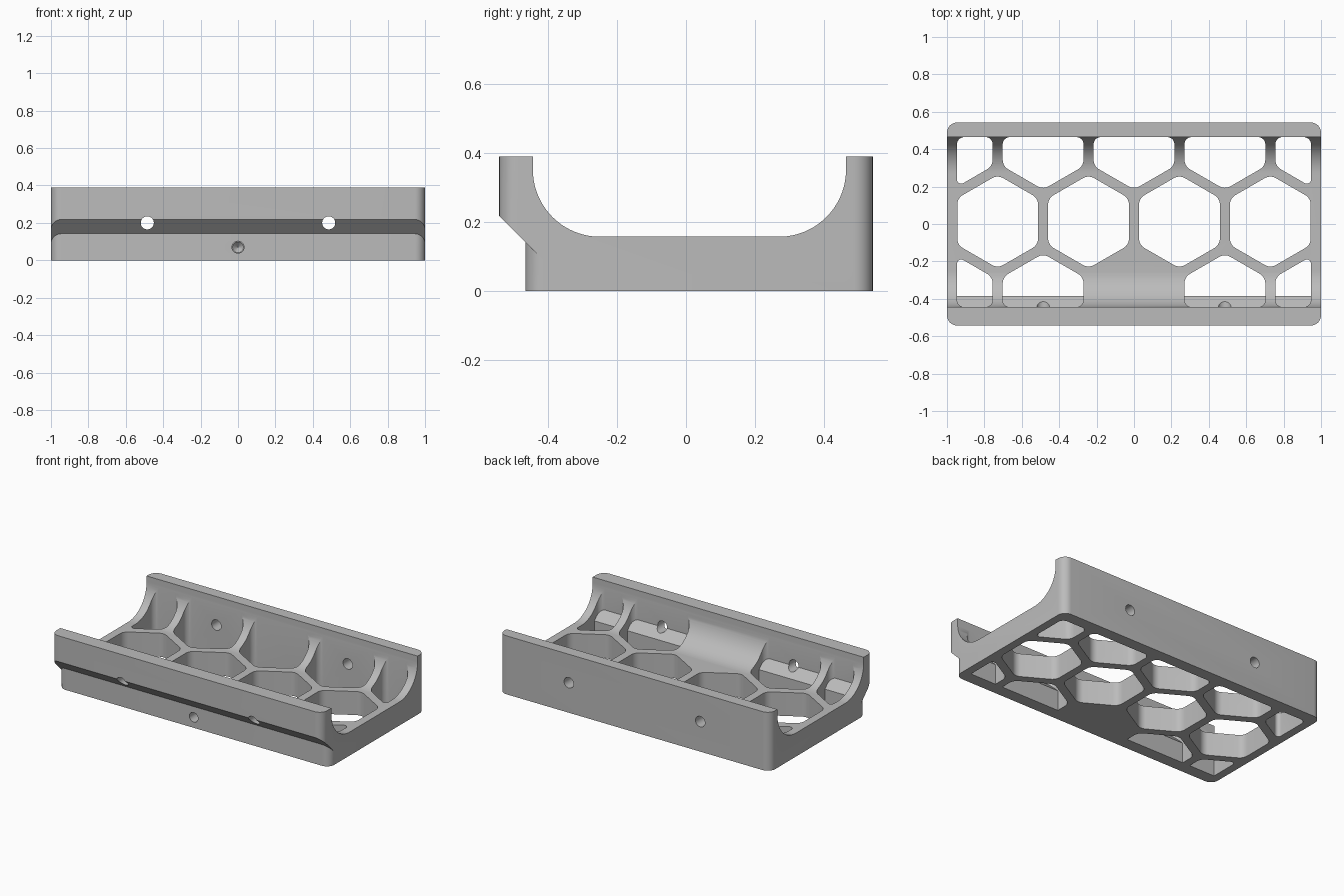
import bpy, bmesh, math
from mathutils import Vector, Matrix

cube = bpy.data.objects.get("Cube")
if cube:
    bpy.data.objects.remove(cube, do_unlink=True)

# Main dimensions
HALF_Y, HEIGHT, CORNER = 0.543, 0.39, 0.055
FLOOR, ARC = 0.157, 0.195
FRONT_IN, BACK_IN = -0.445, 0.465
PITCH, APOTHEM, GRID_Y = 0.486, 0.216, 0.013

grey = bpy.data.materials.new("plain grey")
grey.use_nodes = True
colour = (0.5, 0.5, 0.5, 1)
grey.diffuse_color = colour
grey.node_tree.nodes["Principled BSDF"].inputs["Base Color"].default_value = colour


def link(name, bm):
    bmesh.ops.recalc_face_normals(bm, faces=bm.faces)
    mesh = bpy.data.meshes.new(name)
    bm.to_mesh(mesh)
    bm.free()
    mesh.materials.append(grey)
    obj = bpy.data.objects.new(name, mesh)
    bpy.context.collection.objects.link(obj)
    return obj


def prism(name, polygons, axis, lo, hi):
    """Extrude flat outlines along one axis."""
    place = {"x": lambda a, b, h: (h, a, b),
             "y": lambda a, b, h: (a, h, b),
             "z": lambda a, b, h: (a, b, h)}[axis]
    bm = bmesh.new()
    for poly in polygons:
        face = bm.faces.new([bm.verts.new(place(a, b, lo)) for a, b in poly])
        top = bmesh.ops.extrude_face_region(bm, geom=[face])["geom"]
        bmesh.ops.translate(bm, vec=place(0, 0, hi - lo),
                            verts=[v for v in top if isinstance(v, bmesh.types.BMVert)])
    return link(name, bm)


def cut(target, tool):
    """Subtract the tool from the target, then discard the tool."""
    mod = target.modifiers.new("cut", "BOOLEAN")
    mod.operation, mod.solver, mod.object = "DIFFERENCE", "EXACT", tool
    bpy.context.view_layer.objects.active = target
    bpy.ops.object.modifier_apply(modifier=mod.name)
    bpy.data.objects.remove(tool, do_unlink=True)


def arc(cx, cy, r, start, end, n=24):
    angles = [math.radians(start + (end - start) * i / n) for i in range(n + 1)]
    return [(cx + r * math.cos(t), cy + r * math.sin(t)) for t in angles]


def rounded(points, radius, longest, n=8):
    """Fillet every corner of a convex outline."""
    out = []
    for i, p in enumerate(points):
        p = Vector(p)
        u = (Vector(points[i - 1]) - p).normalized()
        v = (Vector(points[(i + 1) % len(points)]) - p).normalized()
        half = math.acos(max(-1, min(1, u.dot(v)))) / 2
        t = min(radius / math.tan(half), longest)
        r = t * math.tan(half)
        centre = p + (u + v).normalized() * (t / math.cos(half))
        a, b = p + u * t - centre, p + v * t - centre
        sweep = a.angle_signed(b)
        for k in range(n + 1):
            out.append(tuple(centre + Matrix.Rotation(-sweep * k / n, 2) @ a))
    return out


def rectangle(x, y0, y1):
    return [(-x, y0), (x, y0), (x, y1), (-x, y1)]


def clip(poly, axis, limit, sign):
    """Keep the part of an outline on one side of a line."""
    out = []
    for i, p in enumerate(poly):
        q = poly[i - 1]
        dp, dq = sign * (limit - p[axis]), sign * (limit - q[axis])
        if dp * dq < 0:
            f = dq / (dq - dp)
            out.append((q[0] + (p[0] - q[0]) * f, q[1] + (p[1] - q[1]) * f))
        if dp >= 0:
            out.append(p)
    return out


# Outer block with rounded upright corners
body = prism("cradle_body", [rounded(rectangle(1, -HALF_Y, HALF_Y), CORNER, 1)], "z", 0, HEIGHT)

# Undercut below the sloping front lip, leaving the set-back lower front
undercut = prism("undercut", [[(-0.9, -0.1), (-0.225, -0.1), (-0.9, 0.575)]], "x", -1.2, 1.2)
lower = prism("lower_front", [rounded(rectangle(1.0004, -0.467, 0.6), CORNER, 1)], "z", -0.3, 0.3)
cut(undercut, lower)
cut(body, undercut)

# Trough with a flat floor and quarter-round sides
trough = [(BACK_IN, 0.8), (FRONT_IN, 0.8)]
trough += arc(FRONT_IN + ARC, FLOOR + ARC, ARC, 180, 270)
trough += arc(BACK_IN - ARC, FLOOR + ARC, ARC, 270, 360)
cut(body, prism("trough", [trough], "x", -1.2, 1.2))

# Honeycomb openings, trimmed at the walls; the front middle stays solid
cells = []
for row in (-1, 0, 1):
    for col in range(-2, 3):
        x = (col + (0.5 if row == 0 else 0)) * PITCH
        if (row == -1 and col == 0) or abs(x) > 1:
            continue
        y = GRID_Y + row * PITCH * math.sqrt(0.75)
        cell = arc(x, y, APOTHEM / math.cos(math.pi / 6), 30, 330, 5)
        for axis, limit, sign in ((0, 0.946, 1), (0, -0.946, -1),
                                  (1, BACK_IN - 0.0005, 1), (1, FRONT_IN + 0.0005, -1)):
            cell = clip(cell, axis, limit, sign)
        cells.append(rounded(cell, 0.06, 0.038))
openings = prism("openings", cells, "z", -0.2, 0.7)

# Sloping ledge kept along the foot of the front wall
ledge = [(-0.7, -0.4), (-0.385, -0.4), (-0.385, 0.135), (-0.7, 0.45)]
cut(openings, prism("front_ledge", [ledge], "x", -1.2, 1.2))
cut(body, openings)

# Screw holes through both walls
holes = [arc(x, 0.2, 0.035, 0, 348.75, 31) for x in (-0.485, 0.485)]
cut(body, prism("screw_holes", holes, "y", -0.8, 0.8))

# Blind hole with a conical end in the front
cut(body, prism("blind_hole", [arc(0, 0.07, 0.032, 0, 348.75, 31)], "y", -0.6, -0.36))
bm = bmesh.new()
bmesh.ops.create_cone(bm, cap_ends=True, segments=32, radius1=0.031, radius2=0.001, depth=0.03,
                      matrix=Matrix.Translation((0, -0.347, 0.07)) @ Matrix.Rotation(-math.pi / 2, 4, "X"))
cut(body, link("hole_tip", bm))

bpy.ops.object.select_all(action="DESELECT")
body.select_set(True)
bpy.context.view_layer.objects.active = body
bpy.ops.object.shade_smooth_by_angle(angle=math.radians(30))
